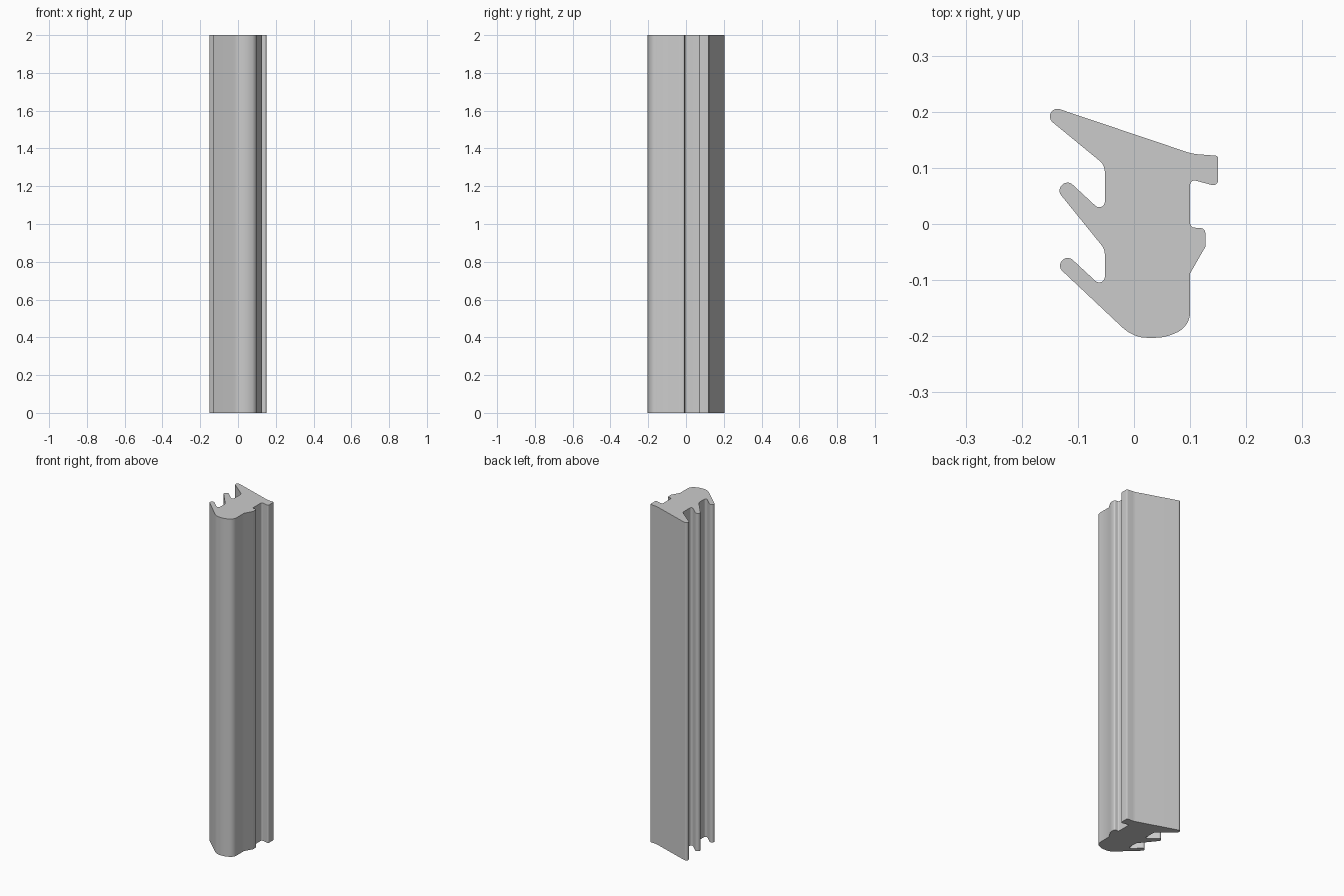
import bpy
import bmesh
from math import ceil, radians, tan
from mathutils import Vector

if "Cube" in bpy.data.objects:
    bpy.data.objects.remove(bpy.data.objects["Cube"], do_unlink=True)

HEIGHT = 2.0

# Cross-section corners, counter-clockwise: x, y, fillet radius
CORNERS = [
    # sealing lip and hollow below it
    (-0.202, 0.228, 0.0135), (-0.052, 0.105, 0.025),
    # middle fin
    (-0.052, 0.017, 0.010), (-0.119, 0.079, 0.013),
    (-0.137, 0.060, 0.013), (-0.052, -0.045, 0.025),
    # lower fin
    (-0.052, -0.117, 0.010), (-0.119, -0.055, 0.013),
    (-0.137, -0.075, 0.013),
    # rounded nose
    (-0.001, -0.203, 0.066), (0.058, -0.203, 0.09), (0.100, -0.181, 0.04),
    # small barb
    (0.100, -0.088, 0), (0.127, -0.041, 0),
    (0.127, -0.008, 0.008), (0.100, -0.006, 0.008),
    # upper hook
    (0.100, 0.080, 0.008), (0.150, 0.0665, 0.009),
    (0.150, 0.1215, 0.005), (0.104, 0.125, 0.08),
]


def rounded_outline(corners):
    """Replace every corner by a tangent arc of its radius."""
    outline = []
    for i, (x, y, radius) in enumerate(corners):
        corner = Vector((x, y))
        if not radius:
            outline.append(corner)
            continue
        to_prev = (Vector(corners[i - 1][:2]) - corner).normalized()
        to_next = (Vector(corners[(i + 1) % len(corners)][:2]) - corner).normalized()
        turn = radians(180) - to_prev.angle(to_next)
        half = radius * tan(turn / 2)
        bisector = (to_prev + to_next).normalized()
        centre = corner + bisector * (half ** 2 + radius ** 2) ** 0.5
        a = (corner + to_prev * half - centre).normalized()
        b = (corner + to_next * half - centre).normalized()
        steps = max(2, ceil(turn / radians(12)))
        for k in range(steps + 1):
            outline.append(centre + radius * a.slerp(b, k / steps).normalized())
    return outline


# Single rubber material
rubber = bpy.data.materials.new("grey rubber")
rubber.use_nodes = True
grey = (0.6, 0.6, 0.6, 1)
rubber.diffuse_color = grey
rubber.node_tree.nodes["Principled BSDF"].inputs["Base Color"].default_value = grey

# Extruded seal strip
bm = bmesh.new()
base = bm.faces.new([bm.verts.new((p.x, p.y, 0)) for p in rounded_outline(CORNERS)])
extruded = bmesh.ops.extrude_face_region(bm, geom=[base], use_keep_orig=True)
top = [v for v in extruded["geom"] if isinstance(v, bmesh.types.BMVert)]
bmesh.ops.translate(bm, verts=top, vec=(0, 0, HEIGHT))
bmesh.ops.recalc_face_normals(bm, faces=bm.faces)
mesh = bpy.data.meshes.new("seal_strip")
bm.to_mesh(mesh)
bm.free()
mesh.materials.append(rubber)
strip = bpy.data.objects.new("seal_strip", mesh)
bpy.context.collection.objects.link(strip)

# Smooth fillets, crisp ends
bpy.context.view_layer.objects.active = strip
strip.select_set(True)
bpy.ops.object.shade_smooth_by_angle(angle=radians(30))
